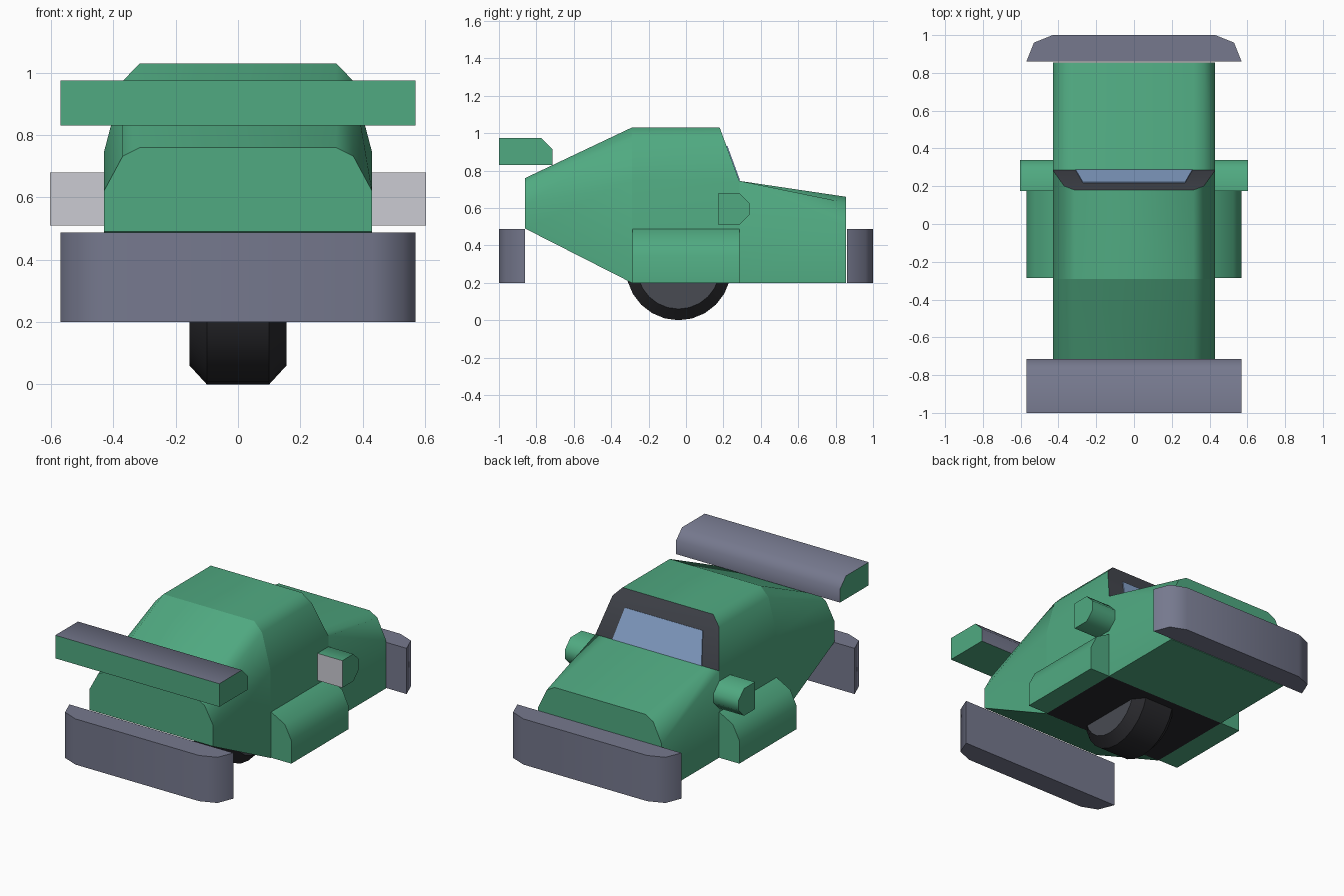
import bpy, bmesh, math
from mathutils import Vector

if "Cube" in bpy.data.objects:
    bpy.data.objects.remove(bpy.data.objects["Cube"])


def mat(name, rgb):
    m = bpy.data.materials.new(name)
    m.diffuse_color = (*rgb, 1)
    m.use_nodes = True
    m.node_tree.nodes["Principled BSDF"].inputs["Base Color"].default_value = m.diffuse_color
    return m


GREEN = mat("green_paint", (0.08, 0.40, 0.22))
GREY = mat("bumper_grey", (0.18, 0.19, 0.27))
FRAME = mat("frame_charcoal", (0.06, 0.065, 0.08))
GLASS = mat("window_blue", (0.25, 0.38, 0.62))
SILVER = mat("mirror_silver", (0.60, 0.60, 0.65))
BLACK = mat("tyre_black", (0.022, 0.022, 0.026))
HUB = mat("hub_slate", (0.065, 0.07, 0.085))


def loft(name, rings, mats, rule=None, caps=None):
    """Skin closed rings; rings and caps stay sharp, lengthwise edges smooth."""
    n = len(rings[0])
    bm = bmesh.new()
    vs = [[bm.verts.new(p) for p in r] for r in rings]
    for a, b in zip(vs, vs[1:]):
        for i in range(n):
            j = (i + 1) % n
            bm.faces.new((a[i], a[j], b[j], b[i]))
    bm.faces.new(vs[0])
    for idx in (caps or [range(n)]):
        bm.faces.new([vs[-1][i] for i in idx])
    bmesh.ops.recalc_face_normals(bm, faces=bm.faces)
    bm.normal_update()
    for f in bm.faces:
        f.smooth = True
        if rule:
            f.material_index = rule(f)
    for r in vs:
        for i in range(n):
            e = bm.edges.get((r[i], r[(i + 1) % n]))
            if e:
                e.smooth = False
    for e in bm.edges:
        if len(e.link_faces) == 2 and e.calc_face_angle(0) > math.radians(50):
            e.smooth = False
    me = bpy.data.meshes.new(name)
    bm.to_mesh(me)
    bm.free()
    for m in mats:
        me.materials.append(m)
    ob = bpy.data.objects.new(name, me)
    bpy.context.collection.objects.link(ob)
    return ob


def along_x(profile, x0, x1):
    return [[(x, y, z) for y, z in profile] for x in (x0, x1)]


def section(y, zb, zt, k):
    """Body cross-section with shoulder chamfers scaled by k."""
    half = [(0.43, zb), (0.43, zt - 0.285 * k), (0.37, zt - 0.057 * k), (0.315, zt)]
    return [(x, y, z) for x, z in half] + [(-x, y, z) for x, z in reversed(half)]


# Cabin, with raked windscreen and dark underside
screen = [(x, 0.285 if z < 0.74 else 0.18 + 0.105 * (1.03 - z) / 0.285, z)
          for x, y, z in section(0, 0.2, 1.03, 1)]


def cabin_rule(f):
    if f.normal.z < -0.95:
        return 2
    if f.normal.y > 0.5 and f.calc_center_median().z > 0.75:
        return 1
    return 0


loft("cabin", [section(-0.86, 0.49, 0.76, 0.49), section(-0.29, 0.2, 1.03, 1), screen],
     [GREEN, FRAME, BLACK], cabin_rule, caps=[range(1, 7), (0, 1, 6, 7)])

# Bonnet
loft("bonnet", [section(0.285, 0.2, 0.745, 0), section(0.855, 0.2, 0.66, 0.55)], [GREEN])

# Windscreen glass plate
normal = Vector((0, 0.285, 0.105)).normalized()
quad = [(-0.31, 0.285, 0.745), (0.31, 0.285, 0.745), (0.27, 0.217, 0.93), (-0.27, 0.217, 0.93)]
loft("windscreen", [[Vector(p) + normal * d for p in quad] for d in (-0.002, 0.005)], [GLASS])

# Bumpers
for name, s in (("front_bumper", 1), ("rear_bumper", -1)):
    half = [(0.57, 0.86), (0.53, 0.96), (0.43, 1.0)]
    outline = half + [(-x, y) for x, y in reversed(half)]
    loft(name, [[(x, s * y, z) for x, y in outline] for z in (0.2, 0.487)], [GREY])

# Spoiler: grey top and inner face, green elsewhere
wing = [(-1, 0.83), (-1, 0.975), (-0.775, 0.975), (-0.715, 0.915), (-0.715, 0.83)]
loft("spoiler", along_x(wing, -0.57, 0.57), [GREEN, GREY],
     lambda f: int(f.normal.z > 0.3 or f.normal.y > 0.5))

# Sills and side mirrors
sill = [(0.43, 0.2), (0.43, 0.487), (0.525, 0.435), (0.57, 0.345), (0.57, 0.2)]
mirror = [(0.175, 0.51), (0.175, 0.68), (0.285, 0.68), (0.34, 0.625), (0.34, 0.565), (0.285, 0.51)]
for side, s in (("right", 1), ("left", -1)):
    loft(side + "_sill", [[(s * x, y, z) for x, z in sill] for y in (-0.285, 0.285)], [GREEN])
    loft(side + "_mirror", along_x(mirror, s * 0.42, s * 0.603), [GREEN, SILVER],
         lambda f: int(f.normal.y < -0.9))

# Central wheel
SEG = 24
loft("wheel", [[(x, -0.04 + r * math.sin(2 * math.pi * i / SEG), 0.282 - r * math.cos(2 * math.pi * i / SEG))
                for i in range(SEG)]
               for x, r in ((-0.155, 0.222), (-0.1, 0.282), (0.1, 0.282), (0.155, 0.222))],
     [BLACK, HUB], lambda f: int(abs(f.normal.x) > 0.95))
